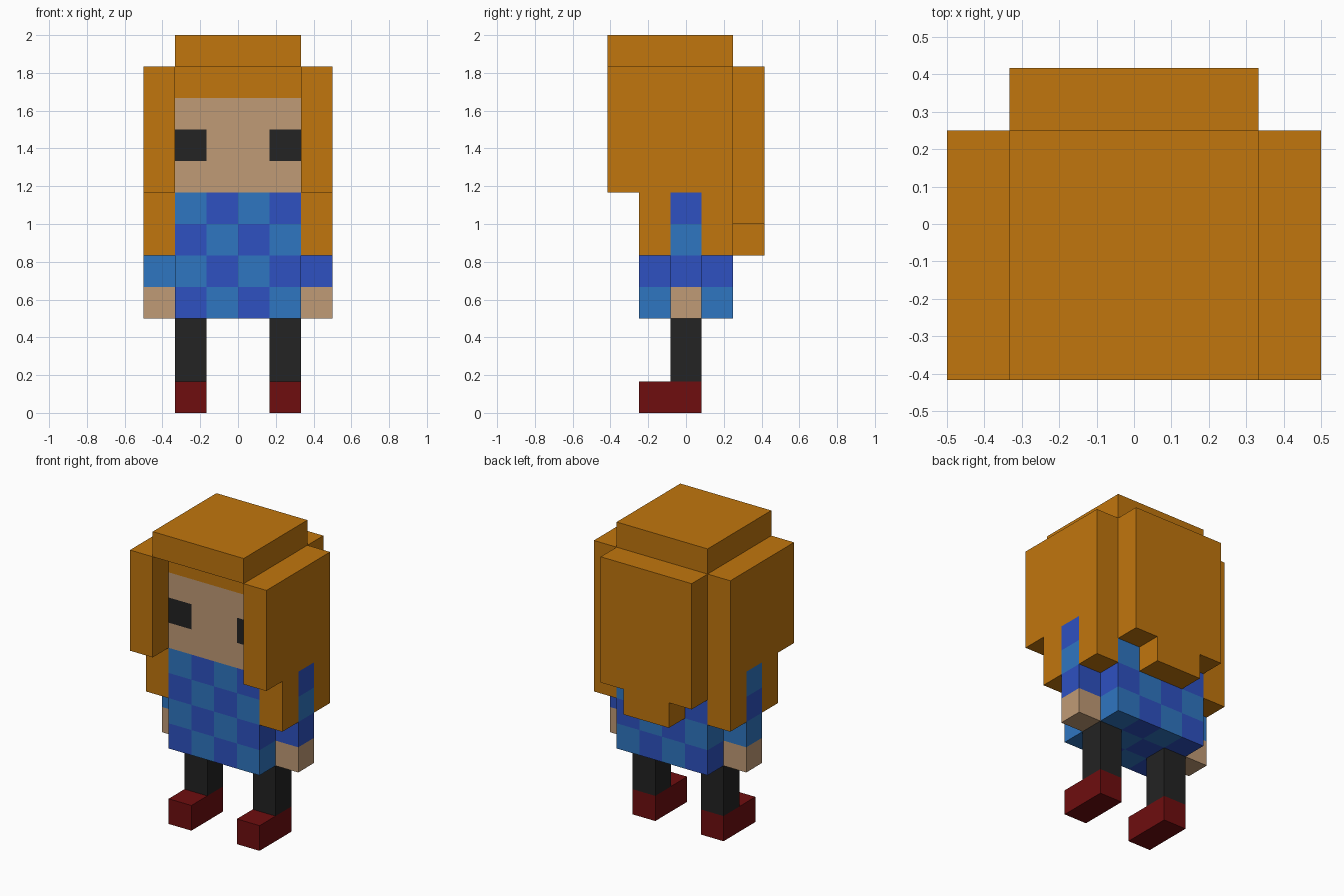
import bpy, bmesh, math
from mathutils import Vector

if "Cube" in bpy.data.objects:
    bpy.data.objects.remove(bpy.data.objects["Cube"], do_unlink=True)

U = 1 / 6  # one block of the figure, all sizes below are in blocks


def material(name, hex_code):
    def linear(c):
        return c / 12.92 if c <= 0.04045 else ((c + 0.055) / 1.055) ** 2.4
    rgb = [linear(int(hex_code[i:i + 2], 16) / 255) for i in (0, 2, 4)]
    m = bpy.data.materials.new(name)
    m.use_nodes = True
    m.diffuse_color = (*rgb, 1)
    bsdf = m.node_tree.nodes["Principled BSDF"]
    bsdf.inputs["Base Color"].default_value = (*rgb, 1)
    bsdf.inputs["Roughness"].default_value = 0.9
    return m


HAIR = material("ginger_hair", "C1760D")
SKIN = material("skin", "C09B76")
BLACK = material("black", "232323")
RED = material("dark_red", "6E0D0F")
DARK = material("deep_blue", "2E51C1")
LIGHT = material("light_blue", "2F76C1")


def box(name, lo, hi, mats, cuts=((), (), ()), rule=None):
    """Box from corner lo to corner hi, cut along each axis, coloured by rule."""
    lo, hi = Vector(lo), Vector(hi)
    bm = bmesh.new()
    bmesh.ops.create_cube(bm, size=1)
    for v in bm.verts:
        v.co = Vector(lo[i] + (v.co[i] + 0.5) * (hi[i] - lo[i]) for i in range(3))
    for axis, places in enumerate(cuts):
        normal = Vector(1.0 if i == axis else 0.0 for i in range(3))
        for p in places:
            bmesh.ops.bisect_plane(bm, geom=bm.verts[:] + bm.edges[:] + bm.faces[:],
                                   plane_co=normal * p, plane_no=normal)
    bm.normal_update()
    if rule:
        for f in bm.faces:
            f.material_index = rule(f.calc_center_median(), f.normal)
    bmesh.ops.scale(bm, vec=(U, U, U), verts=bm.verts)
    mesh = bpy.data.meshes.new(name)
    bm.to_mesh(mesh)
    bm.free()
    for m in mats:
        mesh.materials.append(m)
    ob = bpy.data.objects.new(name, mesh)
    bpy.context.collection.objects.link(ob)
    return ob


def checker(centre, normal):
    """Alternate the two blues block by block, in all three directions."""
    p = centre - normal * 0.5
    i, j, k = math.floor(p.x + 2), math.floor(p.y + 1.5), math.floor(p.z - 3)
    return (i + j + k) % 2


def face_paint(centre, normal):
    """Face with eyes below a fringe; hair on every other side."""
    if normal.y > -0.5 or centre.z > 10:
        return 0
    return 2 if abs(centre.x) > 1 and 8 < centre.z < 9 else 1


# Body and head
box("checked_top", (-2, -1.5, 3), (2, 1.5, 7), [DARK, LIGHT],
    ((-1, 0, 1), (-0.5, 0.5), (4, 5, 6)), checker)
box("head", (-2, -1.5, 7), (2, 1.5, 11), [HAIR, SKIN, BLACK],
    ((-1, 1), (), (8, 9, 10)), face_paint)

# Hair on the crown and back
box("hair_crown", (-2, -2.5, 11), (2, 1.5, 12), [HAIR])
box("hair_back", (-2, 1.5, 6), (2, 2.5, 11), [HAIR])
box("hair_back_tip", (-1, 1.5, 5), (1, 2.5, 6), [HAIR])

# Paired parts
for side, s in (("left", 1), ("right", -1)):
    def pair(name, x, y, z, mats, cuts=((), (), ()), rule=None):
        xs = sorted((s * x[0], s * x[1]))
        box(f"{side}_{name}", (xs[0], y[0], z[0]), (xs[1], y[1], z[1]), mats, cuts, rule)

    pair("shoe", (1, 2), (-1.5, 0.5), (0, 1), [RED])
    pair("leg", (1, 2), (-0.5, 0.5), (1, 3), [BLACK])
    pair("hand", (2, 3), (-0.5, 0.5), (3, 4), [SKIN])
    pair("sleeve", (2, 3), (-0.5, 0.5), (4, 7), [DARK, LIGHT], ((), (), (5, 6)), checker)
    pair("hair_side", (2, 3), (-2.5, 1.5), (7, 11), [HAIR])
    # Locks hang in front of and behind the sleeve
    pair("front_lock", (2, 3), (-1.5, -0.5), (5, 7), [HAIR])
    pair("rear_lock", (2, 3), (0.5, 1.5), (5, 7), [HAIR])
